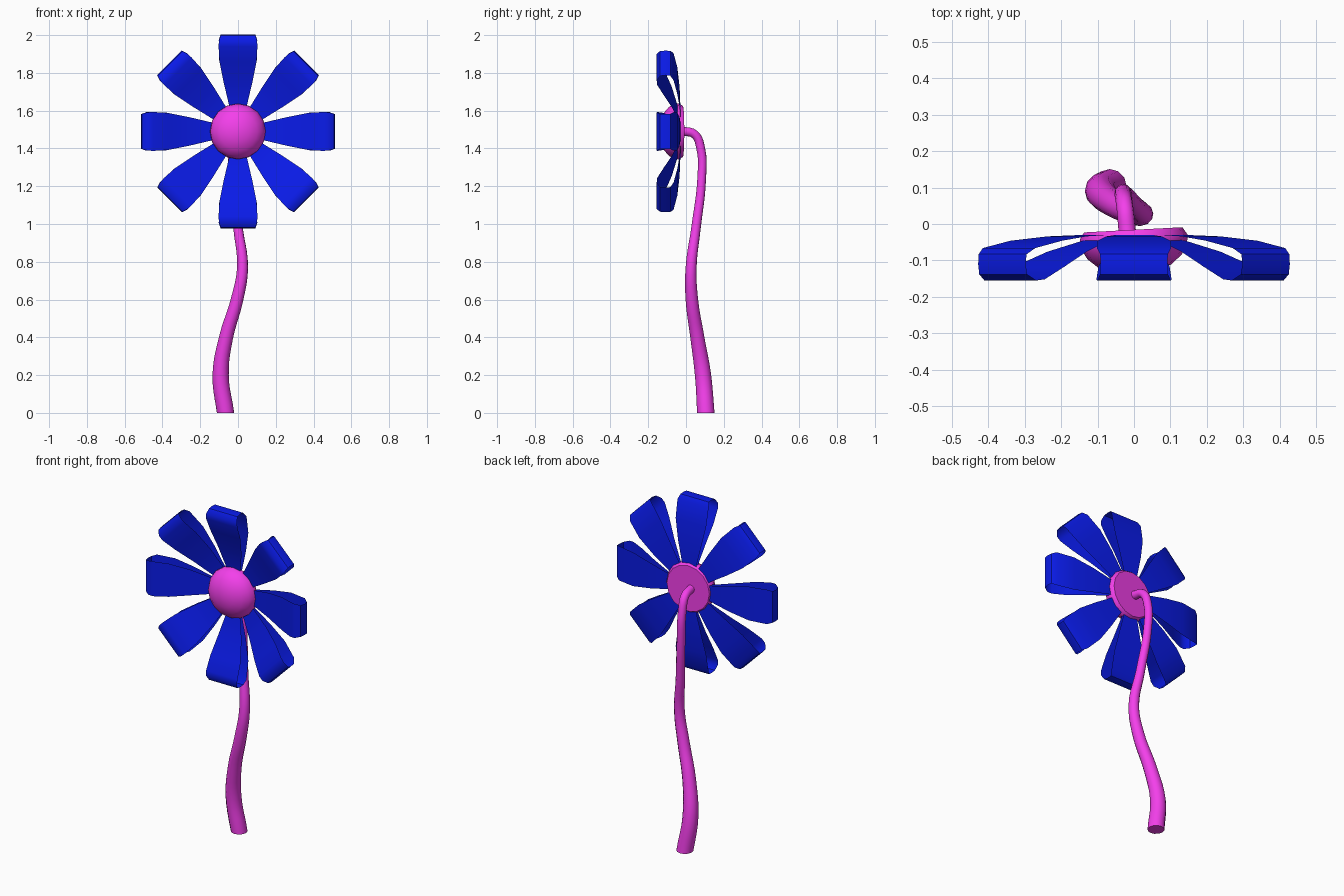
import bpy, bmesh, math
from mathutils import Matrix, Vector

if "Cube" in bpy.data.objects:
    bpy.data.objects.remove(bpy.data.objects["Cube"])


def material(name, color):
    m = bpy.data.materials.new(name)
    m.diffuse_color = color
    m.use_nodes = True
    m.node_tree.nodes["Principled BSDF"].inputs["Base Color"].default_value = m.diffuse_color
    return m


PINK = material("pink", (0.9, 0.05, 0.83, 1))
BLUE = material("blue", (0.003, 0.011, 0.82, 1))
HUB = Vector((0, 0, 1.49))


def finish(bm, name, mat, angle):
    bmesh.ops.recalc_face_normals(bm, faces=bm.faces[:])
    me = bpy.data.meshes.new(name)
    bm.to_mesh(me)
    bm.free()
    ob = bpy.data.objects.new(name, me)
    bpy.context.collection.objects.link(ob)
    me.materials.append(mat)
    smooth(ob, angle)
    return ob


def smooth(ob, angle):
    bpy.ops.object.select_all(action='DESELECT')
    ob.select_set(True)
    bpy.context.view_layer.objects.active = ob
    bpy.ops.object.shade_smooth_by_angle(angle=math.radians(angle))


# Petals: thin ribbon loops, profile is (distance from hub, y, half width)
LOOP = [(0.05, -0.03, 0.03), (0.15, -0.03, 0.05), (0.26, -0.034, 0.076),
        (0.38, -0.046, 0.1), (0.485, -0.066, 0.102), (0.51, -0.083, 0.093),
        (0.513, -0.11, 0.092), (0.508, -0.138, 0.093), (0.48, -0.155, 0.101),
        (0.45, -0.152, 0.103), (0.37, -0.118, 0.098), (0.26, -0.076, 0.076),
        (0.15, -0.046, 0.05), (0.05, -0.034, 0.03)]
for i in range(8):
    bm = bmesh.new()
    rows = [[bm.verts.new((s * w, y, r)) for s in (-1, 1)] for r, y, w in LOOP]
    for a, b in zip(rows, rows[1:]):
        bm.faces.new((a[0], a[1], b[1], b[0]))
    turn = Matrix.Translation(HUB) @ Matrix.Rotation(i * math.pi / 4, 4, 'Y')
    bmesh.ops.transform(bm, matrix=turn, verts=bm.verts)
    finish(bm, f"petal_{i + 1}", BLUE, 40)

# Flower centre: flat-backed dome turned slightly to one side
DOME = [(0.135, -0.016), (0.148, -0.036), (0.146, -0.06), (0.13, -0.09),
        (0.1, -0.116), (0.055, -0.135)]
N = 16
bm = bmesh.new()
rings = [[bm.verts.new((r * math.cos(k * math.tau / N), y, r * math.sin(k * math.tau / N)))
          for k in range(N)] for r, y in DOME]
for a, b in zip(rings, rings[1:]):
    for k in range(N):
        j = (k + 1) % N
        bm.faces.new((a[k], a[j], b[j], b[k]))
tip = bm.verts.new((0, -0.142, 0))
for k in range(N):
    bm.faces.new((rings[-1][k], rings[-1][(k + 1) % N], tip))
bm.faces.new(rings[0])
tilt = Matrix.Translation(HUB + Vector((-0.003, 0, 0))) @ Matrix.Rotation(math.radians(3), 4, 'Z')
bmesh.ops.transform(bm, matrix=tilt, verts=bm.verts)
finish(bm, "flower_centre", PINK, 45)

# Stem: wavy tapering tube hooking forward into the flower, (x, y, z, radius)
PATH = [(-0.066, 0.105, 0.0, 0.046), (-0.092, 0.09, 0.2, 0.043),
        (-0.063, 0.06, 0.4, 0.037), (-0.005, 0.031, 0.6, 0.033),
        (0.024, 0.027, 0.77, 0.029), (0.0, 0.053, 0.98, 0.025),
        (-0.026, 0.083, 1.24, 0.023), (-0.03, 0.078, 1.4, 0.023),
        (-0.025, 0.045, 1.475, 0.023), (-0.018, -0.025, 1.492, 0.024)]
cu = bpy.data.curves.new("stem", 'CURVE')
cu.dimensions = '3D'
cu.bevel_depth = 1.0
cu.bevel_resolution = 4
cu.resolution_u = 5
cu.use_fill_caps = True
sp = cu.splines.new('BEZIER')
sp.bezier_points.add(len(PATH) - 1)
for p, (x, y, z, r) in zip(sp.bezier_points, PATH):
    p.co = (x, y, z)
    p.radius = r
    p.handle_left_type = p.handle_right_type = 'AUTO'
stem = bpy.data.objects.new("stem", cu)
bpy.context.collection.objects.link(stem)
cu.materials.append(PINK)
bpy.ops.object.select_all(action='DESELECT')
stem.select_set(True)
bpy.context.view_layer.objects.active = stem
bpy.ops.object.convert(target='MESH')
stem = bpy.context.view_layer.objects.active
# Level the foot on the ground
for v in stem.data.vertices:
    if v.co.z < 0.015:
        v.co.z = 0
smooth(stem, 45)
